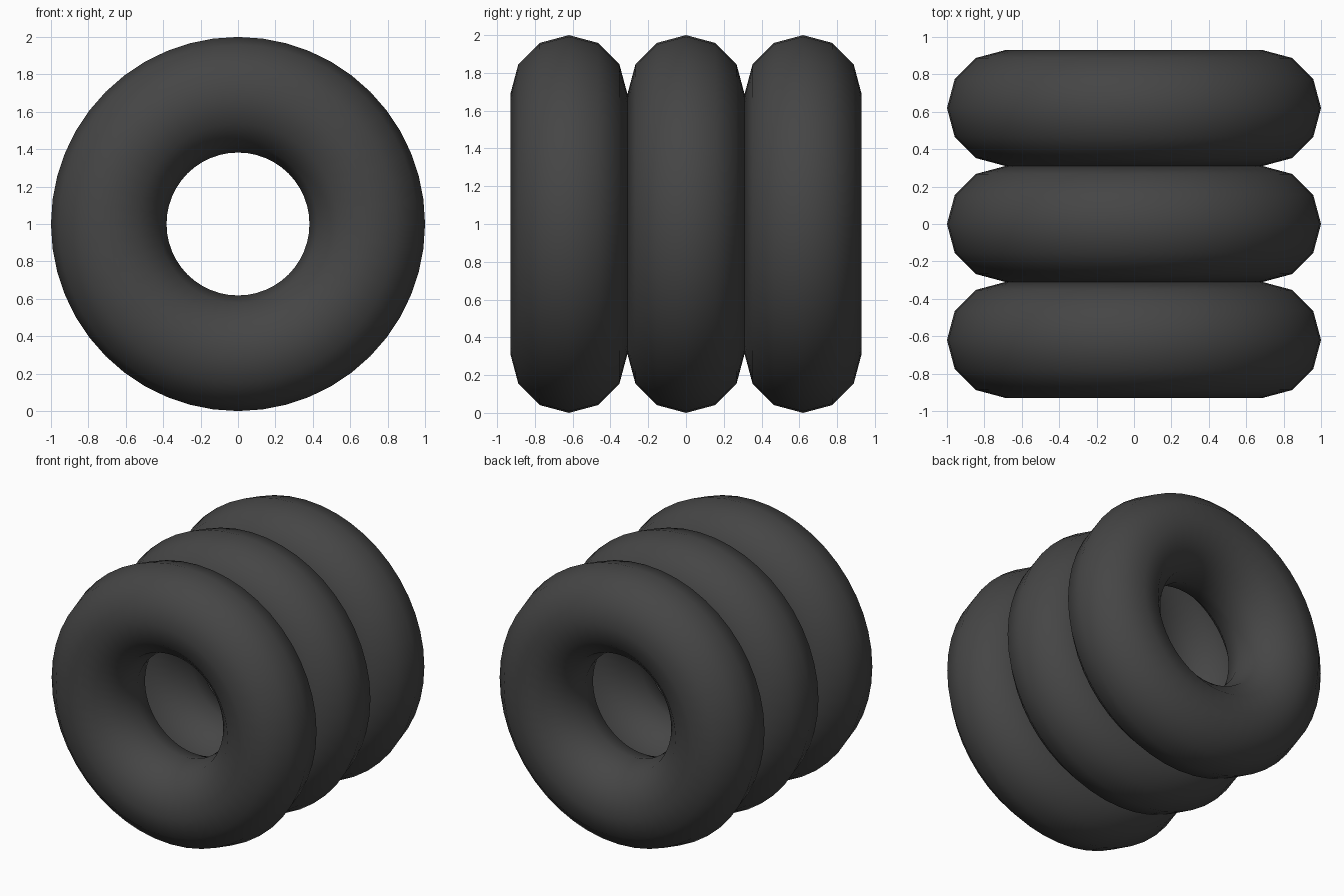
import bpy
from math import radians

if "Cube" in bpy.data.objects:
    bpy.data.objects.remove(bpy.data.objects["Cube"])

# Dark rubber
rubber = bpy.data.materials.new("dark_rubber")
rubber.diffuse_color = (0.06, 0.06, 0.06, 1)
rubber.use_nodes = True
rubber.node_tree.nodes["Principled BSDF"].inputs["Base Color"].default_value = rubber.diffuse_color

RING, TUBE, SPACING = 0.691, 0.309, 0.62


def ring(name, y):
    bpy.ops.mesh.primitive_torus_add(
        major_segments=48, minor_segments=12,
        major_radius=RING, minor_radius=TUBE,
        location=(0, y, RING + TUBE), rotation=(radians(90), 0, 0))
    ob = bpy.context.object
    ob.name = name
    ob.data.materials.append(rubber)
    bpy.ops.object.shade_smooth()
    return ob


# Three rings in a row along y
for i, name in enumerate(("front_ring", "middle_ring", "back_ring")):
    ring(name, (i - 1) * SPACING)
